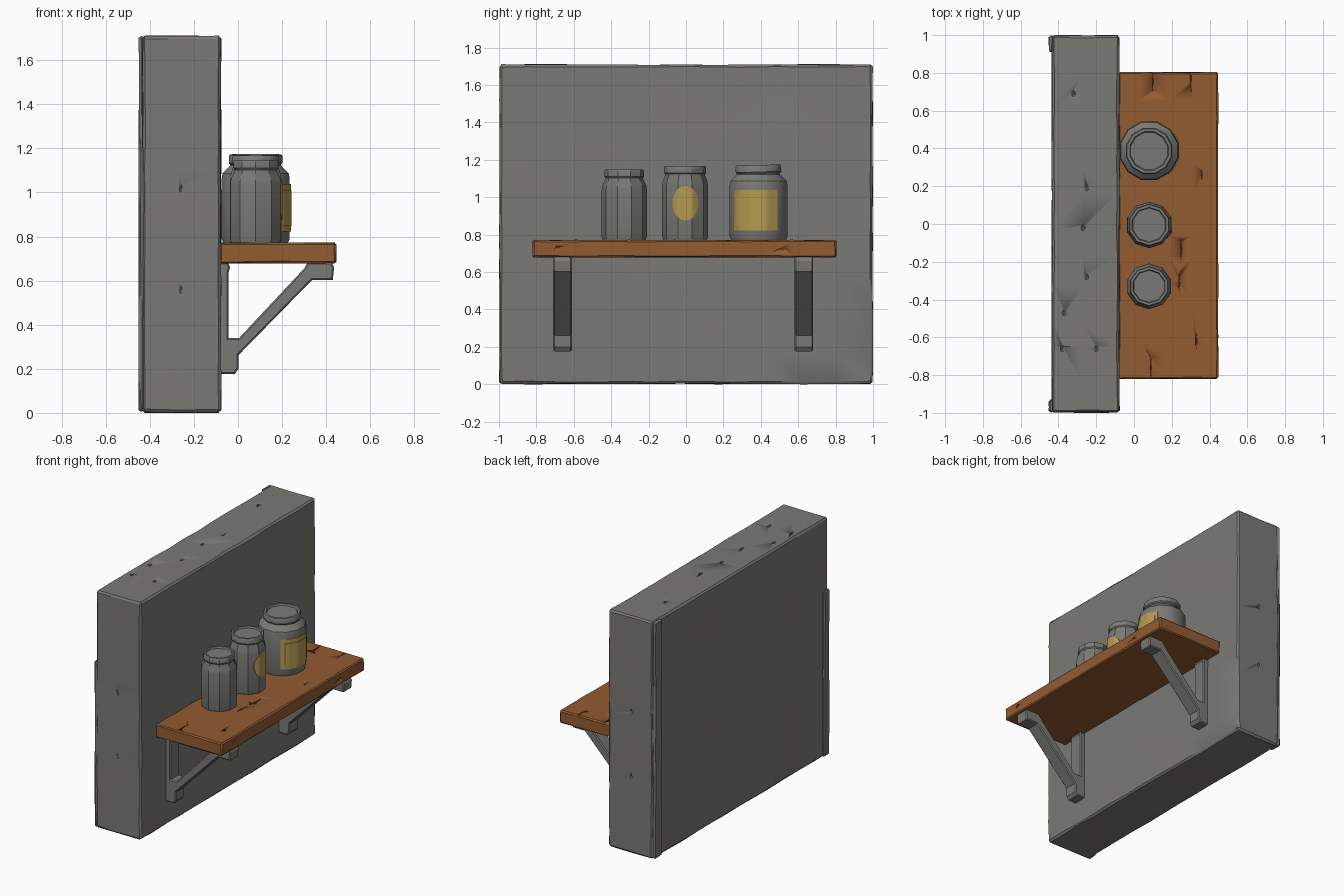
import bpy, bmesh, math, random
from mathutils import Vector, Matrix

if "Cube" in bpy.data.objects:
    bpy.data.objects.remove(bpy.data.objects["Cube"])

random.seed(7)

def material(name, rgb):
    m = bpy.data.materials.new(name)
    m.diffuse_color = (*rgb, 1)
    m.use_nodes = True
    m.node_tree.nodes["Principled BSDF"].inputs["Base Color"].default_value = m.diffuse_color
    return m

STONE = material("grey_stone", (0.195, 0.193, 0.178))
WOOD = material("brown_wood", (0.29, 0.105, 0.031))
PAPER = material("yellow_paper", (0.46, 0.32, 0.085))

def finish(name, bm, mat, angle=30):
    bmesh.ops.recalc_face_normals(bm, faces=bm.faces)
    me = bpy.data.meshes.new(name)
    bm.to_mesh(me)
    bm.free()
    me.materials.append(mat)
    ob = bpy.data.objects.new(name, me)
    bpy.context.collection.objects.link(ob)
    bpy.ops.object.select_all(action='DESELECT')
    ob.select_set(True)
    bpy.context.view_layer.objects.active = ob
    bpy.ops.object.shade_smooth_by_angle(angle=math.radians(angle))
    return ob

def box(bm, lo, hi):
    lo, hi = Vector(lo), Vector(hi)
    m = Matrix.Translation((lo + hi) / 2) @ Matrix.Diagonal((*(hi - lo), 1))
    return bmesh.ops.create_cube(bm, size=1, matrix=m)

def worn_box(name, lo, hi, step, bevel, wear, mat):
    """Box with chipped, slightly wavy edges."""
    bm = bmesh.new()
    box(bm, lo, hi)
    for axis in range(3):
        n = max(1, round((hi[axis] - lo[axis]) / step))
        no = Vector([float(i == axis) for i in range(3)])
        for k in range(1, n):
            t = k + random.uniform(-0.25, 0.25)
            co = no * (lo[axis] + (hi[axis] - lo[axis]) * t / n)
            bmesh.ops.bisect_plane(bm, geom=bm.verts[:] + bm.edges[:] + bm.faces[:],
                                   plane_co=co, plane_no=no)
    bm.normal_update()
    sharp = [e for e in bm.edges if e.calc_face_angle(0) > 1]
    bmesh.ops.bevel(bm, geom=sharp, offset=bevel, segments=1, affect='EDGES')
    mid = (Vector(lo) + Vector(hi)) / 2
    for v in bm.verts:
        # only push inwards so the overall size stays
        for i in range(3):
            v.co[i] -= math.copysign(random.uniform(0, wear), v.co[i] - mid[i])
    return finish(name, bm, mat)

def carve(target, dents):
    """Cut diamond-shaped nicks: (centre, half sizes)."""
    bm = bmesh.new()
    for centre, size in dents:
        m = Matrix.Translation(centre) @ Matrix.Diagonal((*size, 1))
        bmesh.ops.create_icosphere(bm, subdivisions=1, radius=1, matrix=m)
    cutter = finish("nick_cutter", bm, target.data.materials[0])
    cutter.hide_render = True
    bpy.context.view_layer.objects.active = target
    mod = target.modifiers.new("nicks", 'BOOLEAN')
    mod.operation, mod.solver, mod.object = 'DIFFERENCE', 'EXACT', cutter
    bpy.ops.object.modifier_apply(modifier=mod.name)
    bpy.data.objects.remove(cutter)

# wall slab, with raised strips at the ends of its back
wall = worn_box("wall", (-0.437, -1, 0), (-0.075, 1, 1.712), 0.16, 0.012, 0.006, STONE)
carve(wall, [((x, y, 1.71), (0.012, 0.02, 0.014)) for x, y in
             [(-0.32, 0.69), (-0.25, 0.19), (-0.27, -0.02), (-0.25, -0.28),
              (-0.37, -0.47), (-0.38, -0.66), (-0.2, -0.66)]]
      + [((-0.26, s, z), (0.008, 0.014, 0.025)) for s in (-1, 1) for z in (0.56, 1.02)])
worn_box("wall_back_strip_long", (-0.452, 0.91, 0.005), (-0.425, 0.998, 1.71), 0.2, 0.008, 0.004, STONE)
worn_box("wall_back_strip_short", (-0.452, -0.998, 0.005), (-0.425, -0.93, 1.2), 0.2, 0.008, 0.004, STONE)

# wooden shelf board with grain cracks
shelf = worn_box("shelf_board", (-0.085, -0.822, 0.677), (0.447, 0.806, 0.773), 0.13, 0.008, 0.004, WOOD)
carve(shelf, [((x, y, 0.772), (0.005, l, 0.012)) for x, y, l in
              [(0.10, 0.75, 0.06), (0.30, 0.77, 0.04), (0.36, 0.26, 0.03), (0.25, -0.14, 0.06),
               (0.24, -0.32, 0.04), (0.09, -0.76, 0.06), (0.33, -0.62, 0.05)]]
      + [((0.445, y, z), (0.008, 0.025, 0.006)) for y, z in [(-0.68, 0.735), (0.52, 0.725)]])

# open triangular brackets: wall plate, foot, brace and top pad in one profile
PROFILE = [(-0.085, 0.176), (-0.015, 0.176), (0.002, 0.2), (0.002, 0.262), (0.335, 0.602),
           (0.43, 0.602), (0.436, 0.66), (0.425, 0.682), (0.315, 0.682), (0.30, 0.655),
           (0.005, 0.34), (-0.042, 0.34), (-0.042, 0.64), (-0.036, 0.66), (-0.045, 0.682),
           (-0.085, 0.682)]

def bracket(name, y):
    bm = bmesh.new()
    f = bm.faces.new([bm.verts.new((x, y - 0.05, z)) for x, z in PROFILE])
    ext = bmesh.ops.extrude_face_region(bm, geom=[f])["geom"]
    bmesh.ops.translate(bm, vec=(0, 0.10, 0), verts=[g for g in ext if isinstance(g, bmesh.types.BMVert)])
    bmesh.ops.recalc_face_normals(bm, faces=bm.faces)
    rim = [e for e in bm.edges if abs(e.verts[0].co.y - e.verts[1].co.y) < 0.01]
    bmesh.ops.bevel(bm, geom=rim, offset=0.007, segments=1, affect='EDGES')
    finish(name, bm, STONE)

bracket("bracket_left", -0.66)
bracket("bracket_right", 0.63)

def lathe(name, centre, profile, n, tilt=0.0):
    """Faceted turned shape; profile of (radius, z)."""
    bm = bmesh.new()
    rings = [[bm.verts.new((r * math.cos(2 * math.pi * (i + 0.5) / n),
                            r * math.sin(2 * math.pi * (i + 0.5) / n), z)) for i in range(n)]
             for r, z in profile]
    for a, b in zip(rings, rings[1:]):
        for i in range(n):
            j = (i + 1) % n
            bm.faces.new((a[i], a[j], b[j], b[i]))
    bm.faces.new(rings[0])
    bm.faces.new(rings[-1])
    bmesh.ops.rotate(bm, verts=bm.verts, cent=(0, 0, profile[0][1]), matrix=Matrix.Rotation(tilt, 3, 'X'))
    bmesh.ops.translate(bm, verts=bm.verts, vec=(*centre, 0))
    return finish(name, bm, STONE, 32)

def jar(name, y, r, neck, top, n, tilt=0.0):
    x = 0.08
    lathe(name + "_body", (x, y), [(r * 0.93, 0.765), (r, 0.79), (r, top - 0.11), (r * 0.97, top - 0.085),
                                   (neck * 0.95, top - 0.05), (neck * 0.95, top - 0.03)], n)
    lathe(name + "_lid", (x, y), [(neck * 0.95, top - 0.045), (neck, top - 0.037), (neck, top - 0.008),
                                  (neck * 0.96, top), (neck * 0.84, top), (neck * 0.8, top - 0.012)], n, tilt)

jar("small_jar", -0.33, 0.121, 0.106, 1.148, 10)
jar("middle_jar", -0.005, 0.123, 0.112, 1.168, 10)
jar("large_jar", 0.388, 0.16, 0.126, 1.172, 12, 0.03)

def label(name, jy, r, n, yc, zc, hw, hh, lift, oval=False):
    """Paper patch laid over the facets on the +x side of a jar."""
    def point(u, v):
        w = math.sqrt(max(0.0, 1 - v * v)) if oval else 1
        y = yc + u * w * hw - jy
        best = 9
        for k in range(-2, 3):   # nearest facet plane of the polygon
            a = 2 * math.pi * k / n
            best = min(best, (r * math.cos(math.pi / n) + lift - y * math.sin(a)) / math.cos(a))
        return (0.08 + best, y + jy, zc + v * hh)
    bm = bmesh.new()
    nu, nv = 16, 12
    grid = []
    for j in range(nv + 1):
        v = -math.cos(math.pi * j / nv) * 0.995 if oval else 2 * j / nv - 1
        grid.append([bm.verts.new(point(2 * i / nu - 1, v)) for i in range(nu + 1)])
    for a, b in zip(grid, grid[1:]):
        for i in range(nu):
            bm.faces.new((a[i], a[i + 1], b[i + 1], b[i]))
    # thicken towards the jar
    ext = bmesh.ops.extrude_face_region(bm, geom=bm.faces[:])["geom"]
    bmesh.ops.translate(bm, vec=(0.008, 0, 0), verts=[g for g in ext if isinstance(g, bmesh.types.BMVert)])
    finish(name, bm, PAPER)

label("round_label", -0.005, 0.123, 10, -0.003, 0.968, 0.07, 0.092, -0.003, True)
label("square_label", 0.388, 0.16, 12, 0.372, 0.93, 0.116, 0.108, -0.003)
label("square_label_panel", 0.388, 0.16, 12, 0.37, 0.928, 0.104, 0.08, 0.001)
